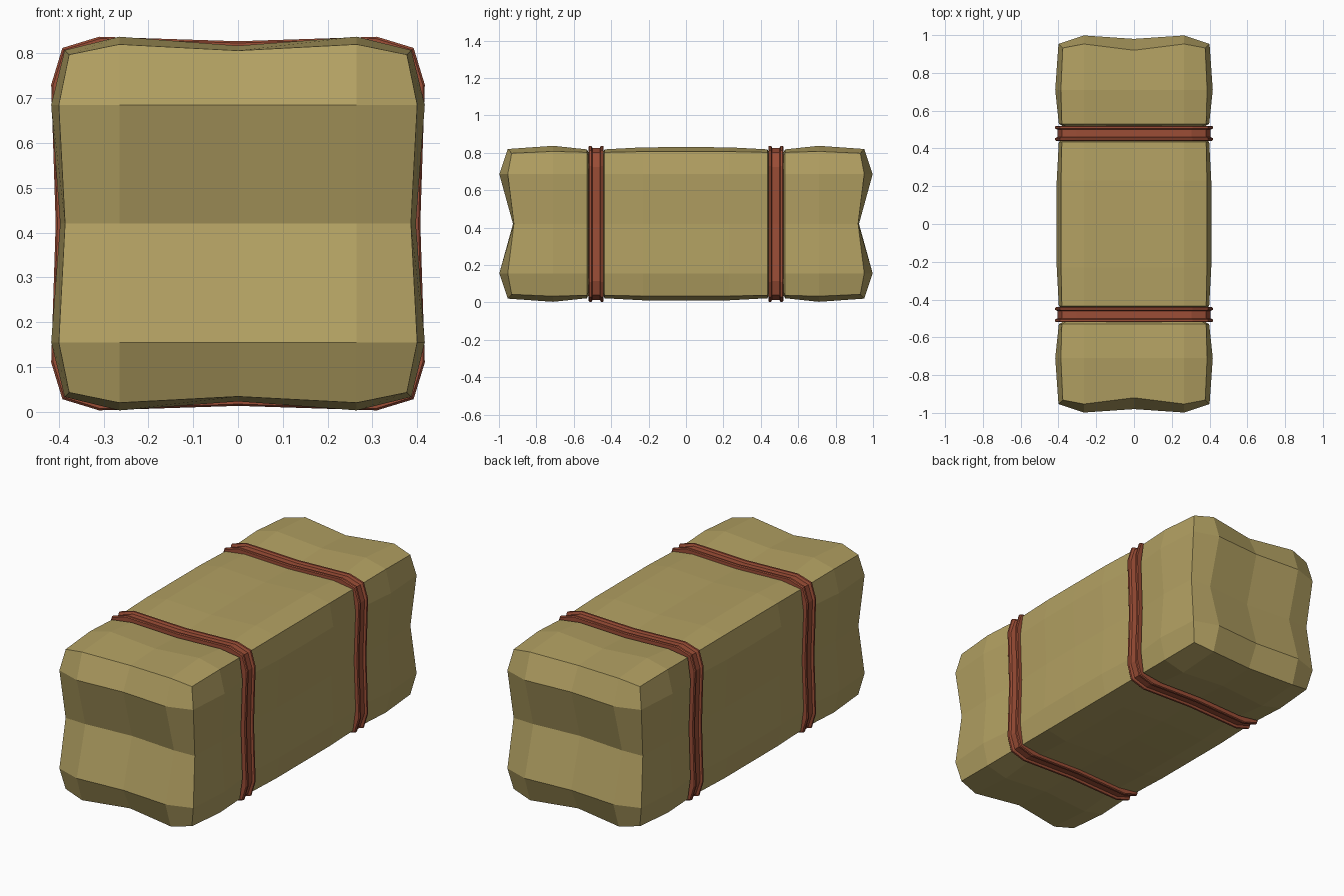
import bpy, bmesh

if "Cube" in bpy.data.objects:
    bpy.data.objects.remove(bpy.data.objects["Cube"])

CZ = 0.42  # height of the centre line


def material(name, col):
    m = bpy.data.materials.new(name)
    m.diffuse_color = (*col, 1)
    m.use_nodes = True
    m.node_tree.nodes["Principled BSDF"].inputs["Base Color"].default_value = m.diffuse_color
    return m


def finish(bm, name, mat):
    bmesh.ops.recalc_face_normals(bm, faces=bm.faces)
    me = bpy.data.meshes.new(name)
    bm.to_mesh(me)
    bm.free()
    me.materials.append(mat)
    ob = bpy.data.objects.new(name, me)
    bpy.context.collection.objects.link(ob)
    return ob


def full_ring(mid, shoulder, corner):
    """16-point rounded square section from the points of one quarter side."""
    (a, b), (c, d) = shoulder, corner
    side = [(0, mid), (a, b), (c, d), (b, a)]
    pts = []
    for _ in range(4):
        pts += side
        side = [(v, -u) for u, v in side]
    return pts


def bridge(bm, r0, r1):
    n = len(r0)
    for i in range(n):
        bm.faces.new((r0[i], r0[(i + 1) % n], r1[(i + 1) % n], r1[i]))


straw = material("straw", (0.445, 0.352, 0.122))
red = material("red_strap", (0.33, 0.075, 0.037))

# Bale body: lumpy sections (y, middle, shoulder height, corner)
half = [(0.94, .386, .400, .377), (0.71, .397, .417, .387), (0.53, .389, .398, .382),
        (0.52, .375, .38, .365), (0.445, .375, .38, .365), (0.435, .389, .398, .382),
        (0.23, .396, .409, .386)]
stations = [(-y, *r) for y, *r in half] + [(0, .397, .410, .386)] + \
           [(y, *r) for y, *r in reversed(half)]
edge_y = (0.92, 0.953, 0.932, 0.953)  # end depth at middle, shoulder, corner, shoulder
bm = bmesh.new()
rings = []
for n, (y, m, s, c) in enumerate(stations):
    ring = []
    for i, (u, v) in enumerate(full_ring(m, (0.265, s), (c, c))):
        yy = y
        if n in (0, len(stations) - 1):
            yy = edge_y[i % 4] * (1 if y > 0 else -1)
        ring.append(bm.verts.new((u, yy, CZ + v)))
    rings.append(ring)
for r0, r1 in zip(rings, rings[1:]):
    bridge(bm, r0, r1)

# Dented ends: 3 x 3 inner points joined to the end ring
for ring, sg in ((rings[0], -1), (rings[-1], 1)):
    depth = {0: 0.905, 1: 0.925, 2: 0.998}
    inner = {}
    for i in (-1, 0, 1):
        for k in (-1, 0, 1):
            d = depth[abs(i) + abs(k)]
            if i == 0 and k != 0:
                d = 0.98
            inner[i, k] = bm.verts.new((i * .265, sg * d, CZ + k * .265))
    grid = dict(inner)
    order = [(0, 2), (1, 2), (2, 2), (2, 1), (2, 0), (2, -1), (2, -2), (1, -2), (0, -2),
             (-1, -2), (-2, -2), (-2, -1), (-2, 0), (-2, 1), (-2, 2), (-1, 2)]
    for key, v in zip(order, ring):
        grid[key] = v
    for i in range(-2, 2):
        for k in range(-2, 2):
            bm.faces.new((grid[i, k], grid[i + 1, k], grid[i + 1, k + 1], grid[i, k + 1]))
finish(bm, "bale_body", straw)

# Straps: band with a raised rim along each side
profile = [(-.04, -.035), (-.04, -.004), (-.035, 0), (-.025, 0), (-.02, -.011),
           (.02, -.011), (.025, 0), (.035, 0), (.04, -.004), (.04, -.035)]
for name, y0 in (("front_strap", -0.48), ("back_strap", 0.48)):
    bm = bmesh.new()
    loops = []
    for dy, o in profile:
        ring = full_ring(.407 + o, (.31 + o * .5, .417 + o), (.392 + o, .392 + o))
        loops.append([bm.verts.new((u, y0 + dy, CZ + v)) for u, v in ring])
    for r0, r1 in zip(loops, loops[1:] + loops[:1]):
        bridge(bm, r0, r1)
    finish(bm, name, red)
